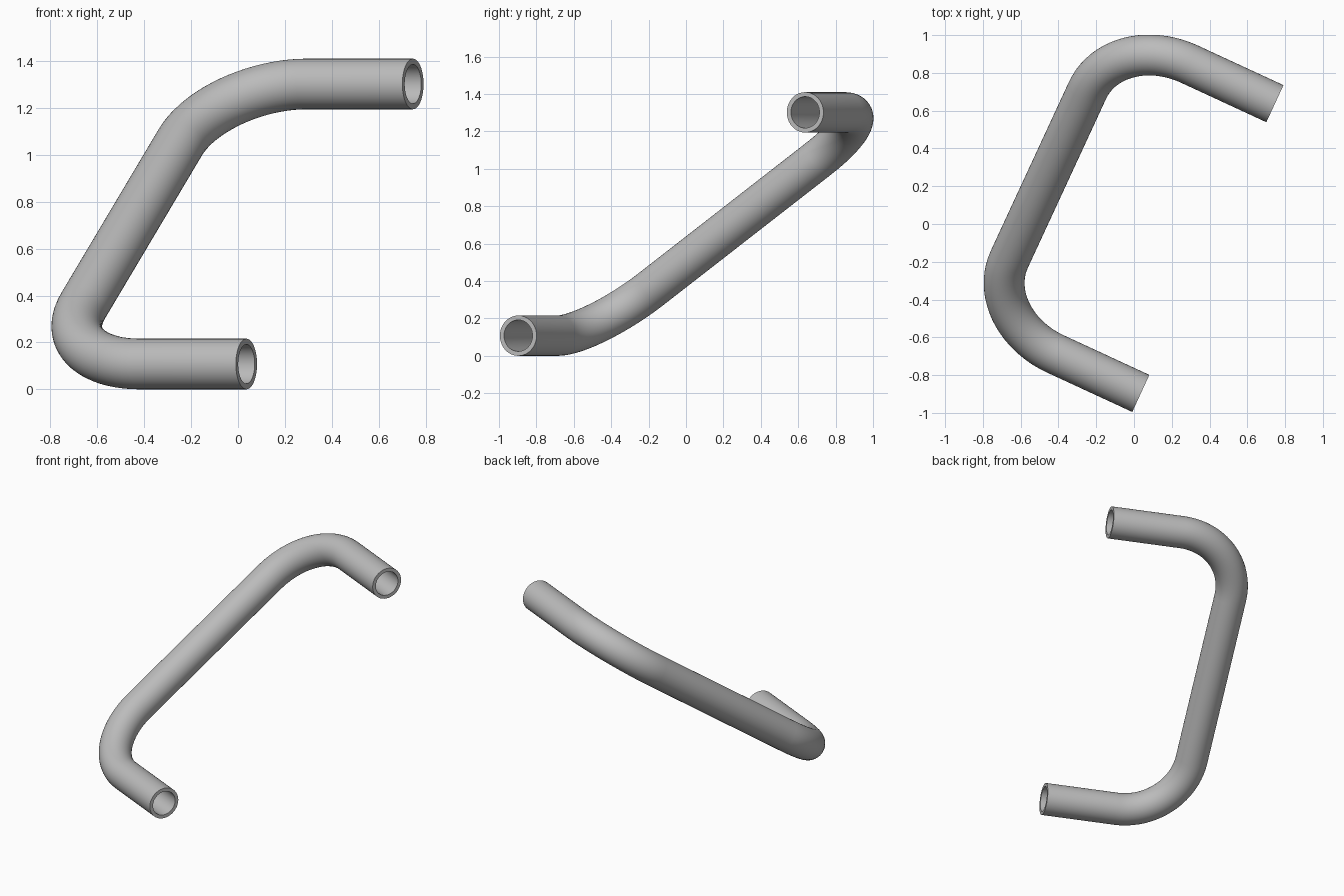
import bpy
import bmesh
from math import cos, sin, pi, radians
from mathutils import Vector

OUTER, INNER = 0.108, 0.084   # tube radii
BEND = 0.43                   # centreline bend radius
SIDES, STEPS = 40, 20

cube = bpy.data.objects.get("Cube")
if cube:
    bpy.data.objects.remove(cube, do_unlink=True)

steel = bpy.data.materials.new("grey_steel")
steel.use_nodes = True
grey = (0.5, 0.5, 0.5, 1)
steel.diffuse_color = grey
steel.node_tree.nodes["Principled BSDF"].inputs["Base Color"].default_value = grey

# Centreline: two parallel legs square to a sloping middle run, all in one plane
low_end = Vector((0.036, -0.897, OUTER))
high_end = Vector((0.746, 0.637, 1.302))
leg = Vector((0.908, -0.42, 0)).normalized()
run = (high_end - low_end).normalized()
normal = leg.cross(run).normalized()
leg_length = 0.93

# Each station is a point and its direction of travel
stations = [(low_end, -leg)]


def add_bend(corner, into, out):
    """Quarter-circle bend from direction into to direction out."""
    centre = corner + BEND * (out - into)
    for i in range(STEPS + 1):
        a = radians(90) * i / STEPS
        point = centre + BEND * (into * sin(a) - out * cos(a))
        stations.append((point, into * cos(a) + out * sin(a)))


add_bend(low_end - leg * leg_length, -leg, run)
add_bend(high_end - leg * leg_length, run, leg)
stations.append((high_end, leg))

# Sweep the inner and outer walls along the centreline
bm = bmesh.new()


def wall(radius, inward):
    rings = []
    for point, travel in stations:
        side = travel.cross(normal)
        rings.append([bm.verts.new(point + radius * (side * cos(a) + normal * sin(a)))
                      for a in (2 * pi * k / SIDES for k in range(SIDES))])
    for r0, r1 in zip(rings, rings[1:]):
        for k in range(SIDES):
            j = (k + 1) % SIDES
            quad = [r0[k], r0[j], r1[j], r1[k]]
            bm.faces.new(quad[::-1] if inward else quad)
    return rings


outer, inner = wall(OUTER, False), wall(INNER, True)

# Close the wall thickness at both open ends
for e in (0, -1):
    for k in range(SIDES):
        j = (k + 1) % SIDES
        bm.faces.new([outer[e][k], outer[e][j], inner[e][j], inner[e][k]])
bmesh.ops.recalc_face_normals(bm, faces=bm.faces)

mesh = bpy.data.meshes.new("bent_pipe")
bm.to_mesh(mesh)
bm.free()
mesh.materials.append(steel)
pipe = bpy.data.objects.new("bent_pipe", mesh)
bpy.context.collection.objects.link(pipe)

# Smooth walls with crisp rims
bpy.ops.object.select_all(action="DESELECT")
pipe.select_set(True)
bpy.context.view_layer.objects.active = pipe
bpy.ops.object.shade_smooth_by_angle(angle=radians(35))
